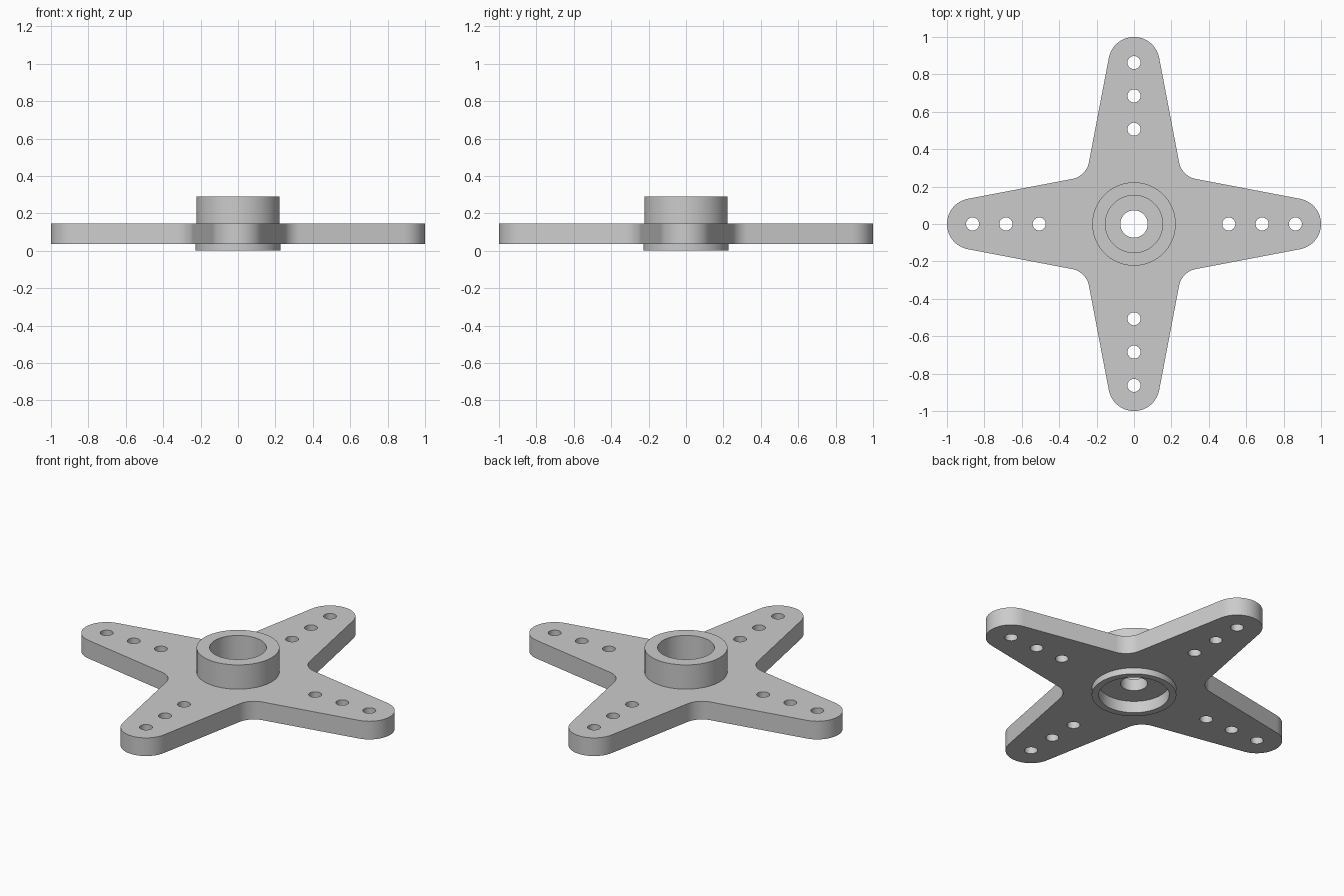
import bpy
import bmesh
from math import cos, sin, radians, tau
from mathutils import Matrix, Vector

cube = bpy.data.objects.get("Cube")
if cube:
    bpy.data.objects.remove(cube, do_unlink=True)

# Single plain grey plastic
grey = bpy.data.materials.new("grey_plastic")
grey.use_nodes = True
colour = (0.6, 0.6, 0.6, 1)
grey.diffuse_color = colour
grey.node_tree.nodes["Principled BSDF"].inputs["Base Color"].default_value = colour


def arc(cx, cy, r, start, end, steps):
    """Points along an arc, angles in degrees, both ends included."""
    angles = [radians(start + (end - start) * i / steps) for i in range(steps + 1)]
    return [Vector((cx + r * cos(a), cy + r * sin(a))) for a in angles]


def circle(cx, cy, r, steps):
    return arc(cx, cy, r, 0, 360, steps)[:-1]


def finish(obj):
    """Grey material and smooth shading with crisp edges."""
    obj.data.materials.clear()
    obj.data.materials.append(grey)
    bpy.ops.object.select_all(action="DESELECT")
    obj.select_set(True)
    bpy.context.view_layer.objects.active = obj
    bpy.ops.object.shade_smooth_by_angle(angle=radians(30))


def plate(name, loops, z0, z1):
    """Flat plate from an outline and hole loops."""
    bm = bmesh.new()
    edges = []
    for loop in loops:
        verts = [bm.verts.new((p.x, p.y, z0)) for p in loop]
        edges += [bm.edges.new((v, verts[i - 1])) for i, v in enumerate(verts)]
    bmesh.ops.triangle_fill(bm, use_beauty=True, edges=edges, normal=(0, 0, 1))
    top = bmesh.ops.extrude_face_region(bm, geom=bm.faces[:], use_keep_orig=True)
    moved = [v for v in top["geom"] if isinstance(v, bmesh.types.BMVert)]
    bmesh.ops.translate(bm, verts=moved, vec=(0, 0, z1 - z0))
    bmesh.ops.recalc_face_normals(bm, faces=bm.faces[:])
    return add_object(name, bm)


def lathe(name, profile, steps):
    """Closed (radius, height) profile spun around z."""
    bm = bmesh.new()
    verts = [bm.verts.new((r, 0, z)) for r, z in profile]
    edges = [bm.edges.new((v, verts[i - 1])) for i, v in enumerate(verts)]
    bmesh.ops.spin(bm, geom=verts + edges, cent=(0, 0, 0), axis=(0, 0, 1),
                   angle=tau, steps=steps, use_merge=True)
    bmesh.ops.remove_doubles(bm, verts=bm.verts[:], dist=1e-5)
    bmesh.ops.recalc_face_normals(bm, faces=bm.faces[:])
    return add_object(name, bm)


def add_object(name, bm):
    mesh = bpy.data.meshes.new(name)
    bm.to_mesh(mesh)
    bm.free()
    obj = bpy.data.objects.new(name, mesh)
    bpy.context.collection.objects.link(obj)
    finish(obj)
    return obj


# Four tapered arms: rounded tip, then the fillet to the next arm, repeated
taper = 10.8
tip_radius, tip_centre = 0.137, 0.863
quarter = arc(tip_centre, 0, tip_radius, taper - 90, 90 - taper, 24)
quarter += arc(0.351, 0.351, 0.112, 270 - taper, 180 + taper, 12)
hole_row = (0.507, 0.685, tip_centre)

outline, holes = [], []
for k in range(4):
    turn = Matrix.Rotation(k * tau / 4, 2)
    outline += [turn @ p for p in quarter]
    holes += [[turn @ p for p in circle(x, 0, 0.035, 24)] for x in hole_row]

# The centre opening is hidden inside the hub wall
plate("cross_arms", [outline, circle(0, 0, 0.205, 64)] + holes, 0.037, 0.145)

# Hub: top bore, thin floor with screw hole, recess and flange underneath
hub_profile = [
    (0.073, 0.07), (0.19, 0.07), (0.19, 0), (0.228, 0), (0.228, 0.037),
    (0.223, 0.037), (0.223, 0.289), (0.153, 0.289), (0.153, 0.14), (0.073, 0.14),
]
lathe("hub", hub_profile, 64)
